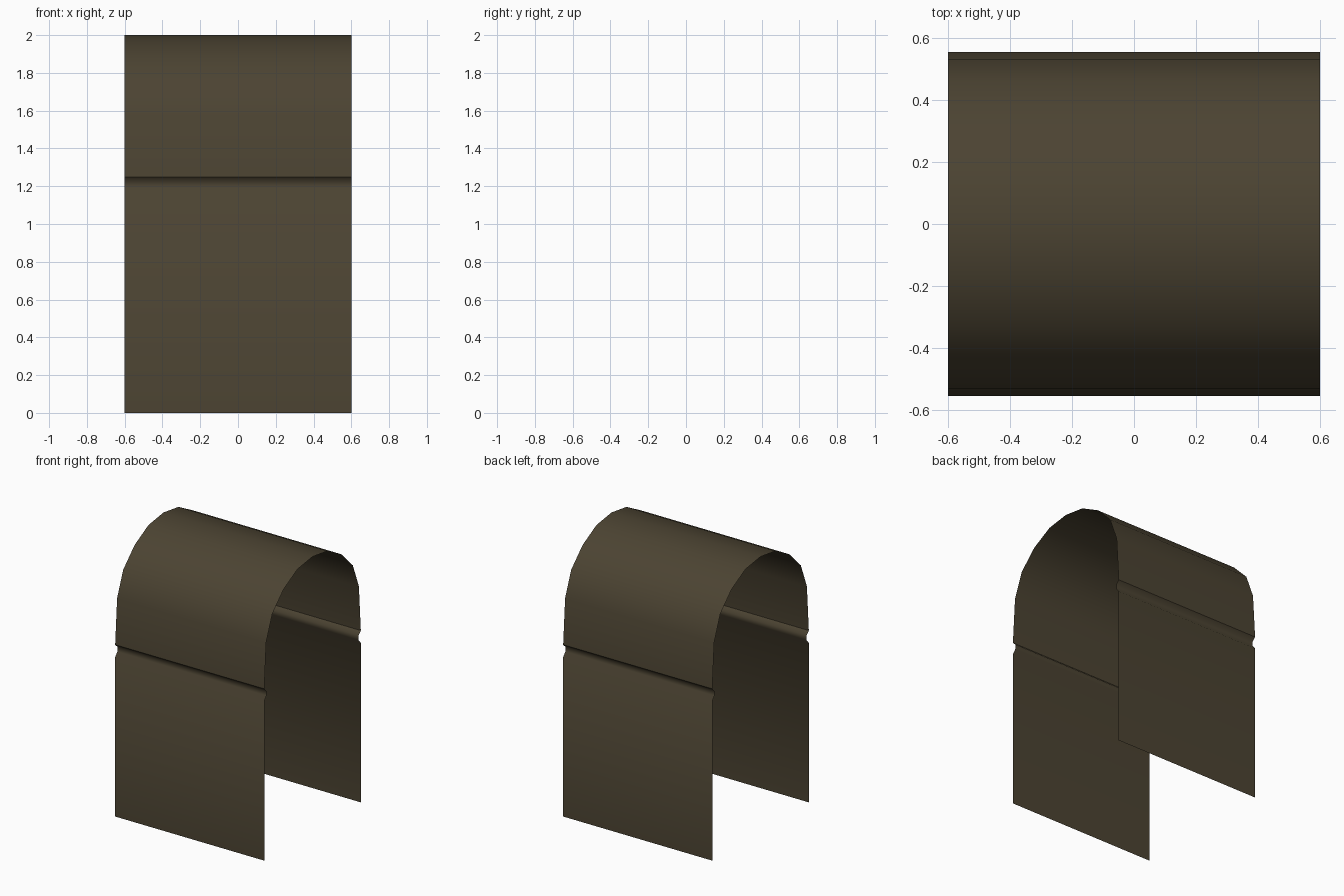
import bpy

if "Cube" in bpy.data.objects:
    bpy.data.objects.remove(bpy.data.objects["Cube"])

# one dark olive-brown colour
mat = bpy.data.materials.new("dark olive brown")
mat.diffuse_color = (0.072, 0.057, 0.032, 1.0)
mat.use_nodes = True
mat.node_tree.nodes["Principled BSDF"].inputs["Base Color"].default_value = mat.diffuse_color

HALF_WIDTH = 0.6


def sheet(name, profile):
    """Extrude an open (y, z) profile along x as a thin single-sided sheet."""
    verts = [(x, y, z) for y, z in profile for x in (-HALF_WIDTH, HALF_WIDTH)]
    faces = [(2 * i, 2 * i + 1, 2 * i + 3, 2 * i + 2)
             for i in range(len(profile) - 1)]
    mesh = bpy.data.meshes.new(name)
    mesh.from_pydata(verts, [], faces)
    mesh.materials.append(mat)
    mesh.shade_smooth()
    obj = bpy.data.objects.new(name, mesh)
    bpy.context.collection.objects.link(obj)
    return obj


# barrel vault: half profile from the springing line to the crown, mirrored
half = [(-0.555, 1.25), (-0.533, 1.58), (-0.463, 1.76), (-0.332, 1.89),
        (-0.172, 1.975)]
sheet("vault", half + [(0, 2.0)] + [(-y, z) for y, z in reversed(half)])

# side walls, each with a shallow groove under the vault
wall = [(-0.555, 0), (-0.555, 1.16), (-0.53, 1.19), (-0.53, 1.225),
        (-0.555, 1.25)]
sheet("front_wall", wall)
sheet("back_wall", [(-y, z) for y, z in reversed(wall)])
